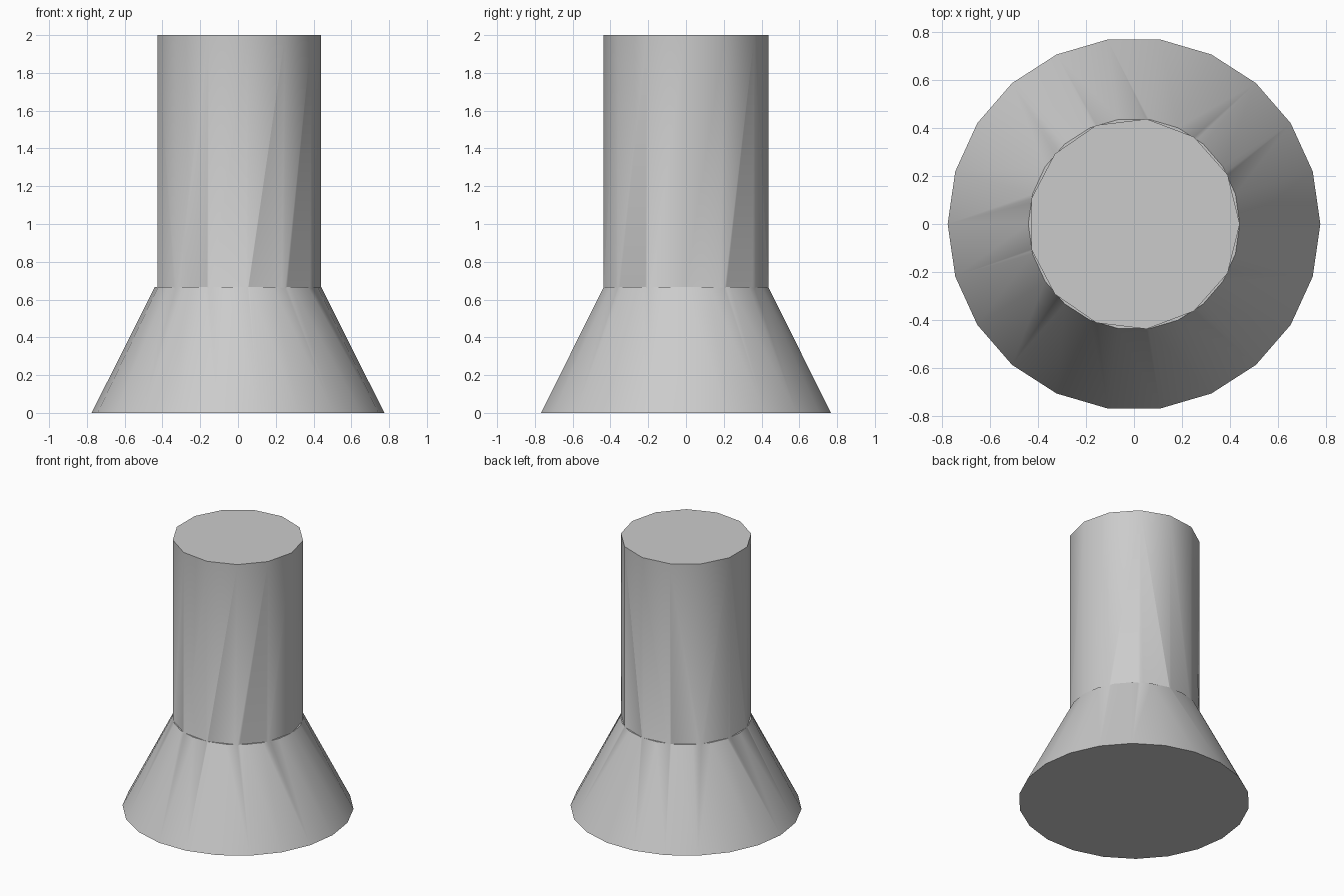
import bpy
import math

cube = bpy.data.objects.get("Cube")
if cube:
    bpy.data.objects.remove(cube, do_unlink=True)

HEIGHT = 2.0
FLARE_TOP = 0.667
BASE_RADIUS = 0.775
COLUMN_RADIUS = 0.44

grey = bpy.data.materials.new("plain grey")
grey.use_nodes = True
colour = (0.6, 0.6, 0.6, 1)
grey.diffuse_color = colour
grey.node_tree.nodes["Principled BSDF"].inputs["Base Color"].default_value = colour


def tapered(name, sides, r_low, r_high, z_low, z_high):
    """Solid of revolution with one corner on the +x axis."""
    bpy.ops.mesh.primitive_cone_add(
        vertices=sides, radius1=r_low, radius2=r_high, depth=z_high - z_low,
        location=(0, 0, (z_low + z_high) / 2))
    obj = bpy.context.object
    obj.name = name
    # Turn the mesh so the first corner points along +x
    obj.rotation_euler.z = -math.pi / 2
    bpy.ops.object.transform_apply(location=True, rotation=True, scale=True)
    obj.data.materials.append(grey)
    return obj


# Round column, sunk into the flared foot
column = tapered("column", 13, COLUMN_RADIUS, COLUMN_RADIUS, 0.3, HEIGHT)
# Flared foot
foot = tapered("flared_foot", 22, BASE_RADIUS, COLUMN_RADIUS, 0, FLARE_TOP)

# Weld both parts into one solid
weld = foot.modifiers.new("weld_column", 'BOOLEAN')
weld.operation = 'UNION'
weld.solver = 'EXACT'
weld.object = column
bpy.context.view_layer.objects.active = foot
bpy.ops.object.modifier_apply(modifier=weld.name)
bpy.data.objects.remove(column, do_unlink=True)
foot.name = "flared_pedestal"

# Smooth sides, crisp rims
bpy.ops.object.select_all(action='DESELECT')
foot.select_set(True)
bpy.context.view_layer.objects.active = foot
bpy.ops.object.shade_smooth_by_angle(angle=math.radians(30))
